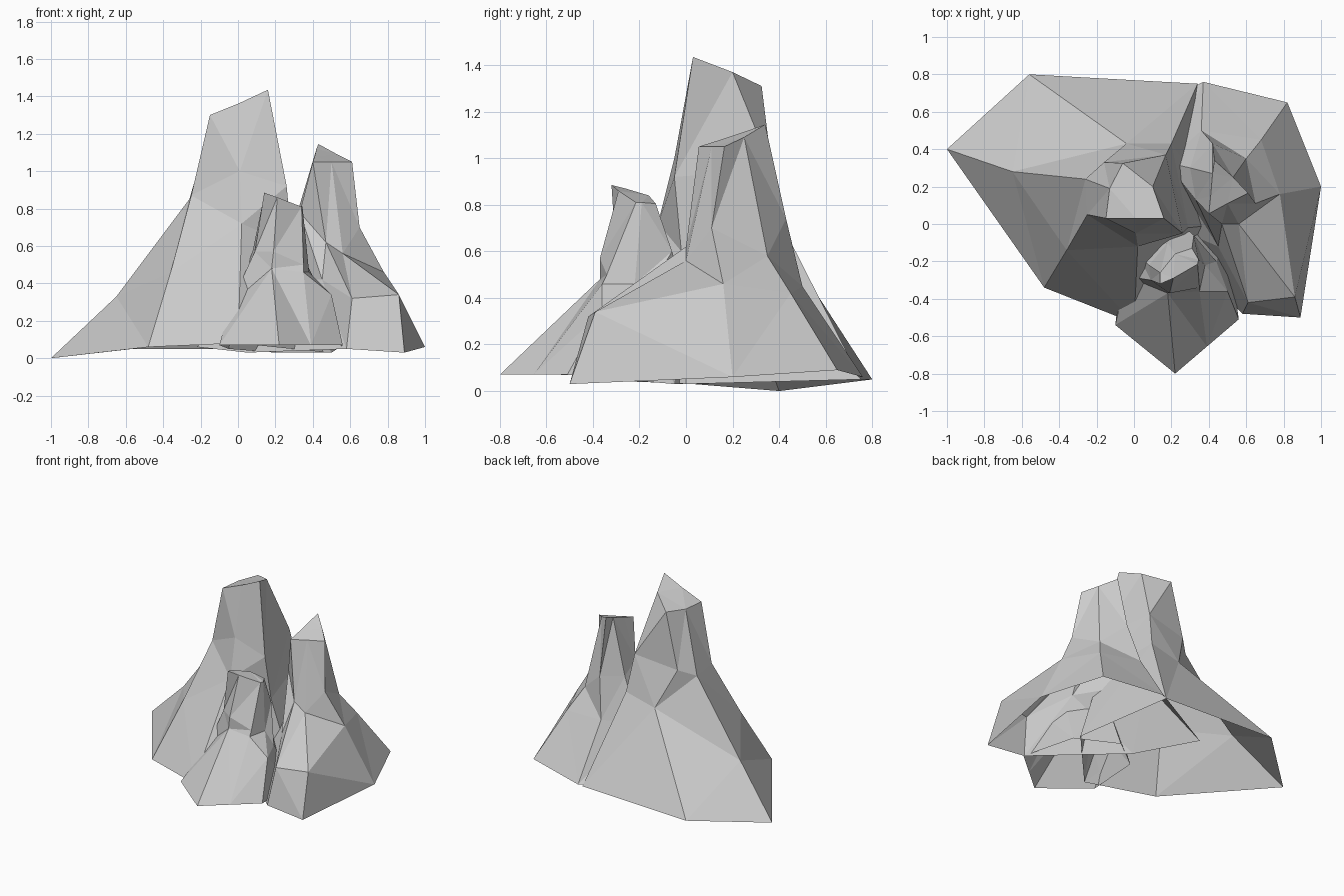
import bpy, bmesh


def rock(name, rings):
    """Loft irregular horizontal rings into a faceted spire, open at the base."""
    bm = bmesh.new()
    loops = [[bm.verts.new(p) for p in ring] for ring in rings]
    n = len(loops[0])
    for low, high in zip(loops, loops[1:]):
        for i in range(n):
            j = (i + 1) % n
            bm.faces.new((low[i], low[j], high[j], high[i]))
    bm.faces.new(loops[-1])
    bmesh.ops.triangulate(bm, faces=bm.faces[:])
    mesh = bpy.data.meshes.new(name)
    bm.to_mesh(mesh)
    bm.free()
    obj = bpy.data.objects.new(name, mesh)
    bpy.context.collection.objects.link(obj)
    return obj


# Tall rear spire: base, flank, shoulder, slanted cap
rock("tall_spire", [
    [(-.48, -.34, .06), (0, -.53, .08), (.48, .0, .03),
     (.34, .75, .05), (-.56, .80, .05), (-1, .40, 0)],
    [(-.36, -.14, .46), (.02, -.12, .72), (.29, -.02, .60),
     (.20, .43, .68), (-.04, .43, .62), (-.65, .28, .33)],
    [(-.25, .05, .87), (.01, -.05, 1.0), (.26, -.05, .92),
     (.17, .37, .95), (-.16, .33, .90), (-.26, .24, .85)],
    [(-.15, .03, 1.30), (.01, .03, 1.365), (.16, .03, 1.435),
     (.10, .20, 1.37), (-.06, .325, 1.31), (-.13, .19, 1.30)],
])

# Right spire: base, ledge, waist, tilted tip
rock("right_spire", [
    [(.58, -.48, .05), (.89, -.50, .03), (1, .20, .06), (.82, .65, .09),
     (.37, .76, .06), (-.22, .44, .06), (.05, .05, .03)],
    [(.61, -.42, .32), (.86, -.39, .34), (.78, .16, .46), (.68, .45, .42),
     (.36, .50, .45), (.17, .33, .42), (.45, -.12, .42)],
    [(.47, .0, .62), (.56, .0, .56), (.65, .11, .70), (.60, .35, .58),
     (.42, .43, .74), (.30, .30, .72), (.33, .13, .78)],
    [(.40, .055, 1.05), (.50, .11, 1.05), (.61, .165, 1.05), (.53, .25, 1.09),
     (.43, .34, 1.145), (.42, .27, 1.12), (.41, .15, 1.08)],
])

# Small front spire: base, skirt, neck, tip
rock("front_spire", [
    [(-.10, -.54, .07), (.22, -.80, .07), (.39, -.655, .07), (.56, -.51, .07),
     (.50, -.05, .03), (.20, .10, .03), (-.05, -.10, .05)],
    [(-.04, -.28, .29), (.18, -.37, .48), (.35, -.36, .46), (.50, -.36, .34),
     (.44, -.20, .36), (.25, .0, .40), (.02, -.16, .40)],
    [(.09, -.30, .57), (.19, -.37, .57), (.35, -.34, .50), (.38, -.22, .46),
     (.32, -.06, .60), (.18, -.10, .64), (.08, -.22, .58)],
    [(.14, -.32, .885), (.21, -.29, .86), (.34, -.215, .81), (.345, -.19, .81),
     (.31, -.13, .805), (.22, -.16, .84), (.14, -.26, .87)],
])
